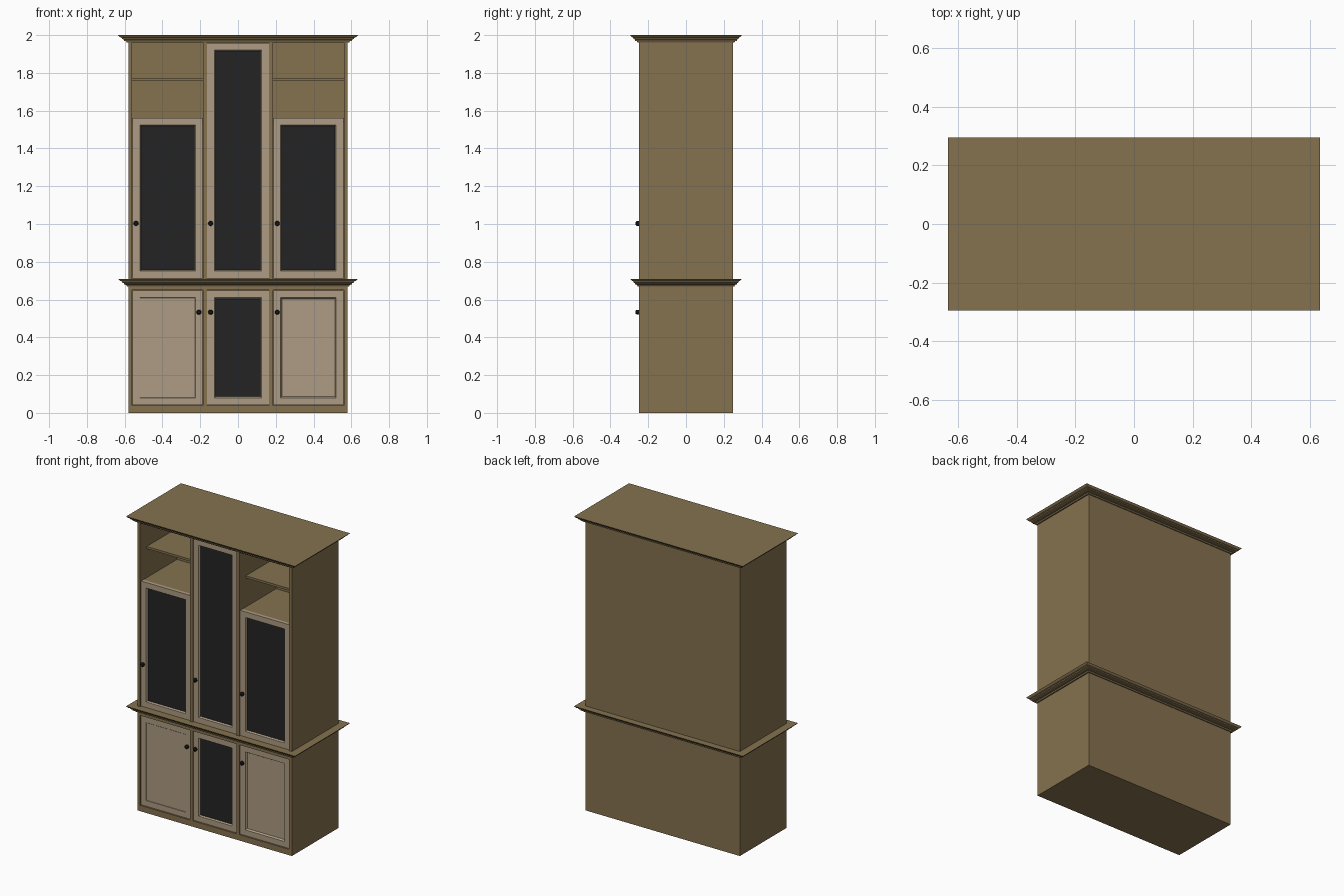
import bpy, bmesh
from mathutils import Matrix

if "Cube" in bpy.data.objects:
    bpy.data.objects.remove(bpy.data.objects["Cube"])


def material(name, rgb):
    m = bpy.data.materials.new(name)
    m.diffuse_color = (*rgb, 1)
    m.use_nodes = True
    m.node_tree.nodes["Principled BSDF"].inputs["Base Color"].default_value = m.diffuse_color
    return m


WOOD = material("wood", (0.235, 0.168, 0.08))
PALE = material("pale_wood", (0.42, 0.335, 0.228))
GLASS = material("dark_glass", (0.017, 0.017, 0.017))
BLACK = material("black_metal", (0.01, 0.01, 0.01))


def finish(name, bm, *mats):
    bmesh.ops.recalc_face_normals(bm, faces=bm.faces)
    me = bpy.data.meshes.new(name)
    bm.to_mesh(me)
    bm.free()
    for m in mats:
        me.materials.append(m)
    ob = bpy.data.objects.new(name, me)
    bpy.context.collection.objects.link(ob)
    return ob


def box(name, x0, x1, y0, y1, z0, z1, mat=WOOD):
    bm = bmesh.new()
    bmesh.ops.create_cube(bm, size=1)
    for v in bm.verts:
        v.co.x = x1 if v.co.x > 0 else x0
        v.co.y = y1 if v.co.y > 0 else y0
        v.co.z = z1 if v.co.z > 0 else z0
    return finish(name, bm, mat)


def loft(name, rings, *mats):
    """Joins four-point rings into a closed solid; the last cap takes the last material."""
    bm = bmesh.new()
    loops = [[bm.verts.new(p) for p in r] for r in rings]
    bm.faces.new(loops[0])
    for a, b in zip(loops, loops[1:]):
        for i in range(4):
            j = (i + 1) % 4
            bm.faces.new((a[i], a[j], b[j], b[i]))
    bm.faces.new(loops[-1]).material_index = len(mats) - 1
    return finish(name, bm, *mats)


W, D, T = 0.58, 0.25, 0.02       # half width, half depth, board thickness
IN, DIV = 0.185, 0.165           # divider faces
FRONT, BACK = -0.243, -0.22      # door front and back planes


def cornice(name, z):
    profile = [(0.008, 0), (0.012, 0.008), (0.024, 0.010), (0.024, 0.016),
               (0.034, 0.020), (0.036, 0.027), (0.046, 0.030), (0.055, 0.040)]
    rings = []
    for o, h in profile:
        x, y = W + o, D + o * 0.82
        rings.append([(-x, -y, z + h), (x, -y, z + h), (x, y, z + h), (-x, y, z + h)])
    loft(name, rings, WOOD)


def door(name, x0, x1, z0, z1, panel, depth=0.01, bevel=0.006):
    m = 0.038
    rings = []
    for i, y in [(0, BACK), (0, FRONT), (m, FRONT), (m + bevel, FRONT + depth)]:
        rings.append([(x0 + i, y, z0 + i), (x1 - i, y, z0 + i),
                      (x1 - i, y, z1 - i), (x0 + i, y, z1 - i)])
    loft(name, rings, PALE, panel)


def knob(name, x, z):
    bm = bmesh.new()
    for r1, r2, y, h in [(0.006, 0.006, -0.244, 0.012), (0.013, 0.013, -0.254, 0.012),
                         (0.013, 0.008, -0.2635, 0.007)]:
        # cone axis is turned to run along -y
        mat = Matrix.Translation((x, y, z)) @ Matrix.Rotation(1.5707963, 4, 'X')
        bmesh.ops.create_cone(bm, cap_ends=True, segments=16, radius1=r1, radius2=r2,
                              depth=h, matrix=mat)
    finish(name, bm, BLACK)


# Carcass: both storeys share the same uprights and back
for storey, z0, z1 in [("lower", 0, 0.67), ("upper", 0.71, 1.96)]:
    box(storey + "_back", -W + T, W - T, 0.145, D, z0, z1)
    for side, s in [("left", -1), ("right", 1)]:
        a, b = sorted((s * W, s * (W - T)))
        box(f"{storey}_{side}_side", a, b, -D, D, z0, z1)
        a, b = sorted((s * IN, s * DIV))
        box(f"{storey}_{side}_divider", a, b, -D, 0.145, z0, z1)

# Rails of the lower storey, with the bottom closed
for i, (a, b) in enumerate([(-W + T, -IN), (-DIV, DIV), (IN, W - T)]):
    box(f"plinth_rail_{i}", a, b, -D, 0.145, 0, 0.04)
    box(f"top_rail_{i}", a, b, -D, -0.2, 0.65, 0.67)

cornice("waist_cornice", 0.67)
cornice("top_cornice", 1.96)

# Open shelves in the outer bays
for side, a, b in [("left", -W + T, -IN), ("right", IN, W - T)]:
    box(side + "_upper_shelf", a, b, -0.18, 0.145, 1.757, 1.772)
    box(side + "_lower_shelf", a, b, BACK, 0.145, 1.54, 1.56)

# Doors
g = 0.002
door("upper_left_door", -W + T + g, -IN - g, 0.712, 1.562, GLASS)
door("upper_right_door", IN + g, W - T - g, 0.712, 1.562, GLASS)
door("upper_centre_door", -DIV + g, DIV - g, 0.712, 1.958, GLASS)
door("lower_left_door", -W + T + g, -IN - g, 0.042, 0.648, PALE, 0.002, 0.002)
door("lower_right_door", IN + g, W - T - g, 0.042, 0.648, PALE, 0.012, 0.007)
door("lower_centre_door", -DIV + g, DIV - g, 0.042, 0.648, GLASS)

# Knobs
for storey, z, xs in [("upper", 1.003, (-0.54, -0.145, 0.208)),
                      ("lower", 0.533, (-0.207, -0.145, 0.208))]:
    for place, x in zip(("left", "centre", "right"), xs):
        knob(f"{storey}_{place}_knob", x, z)
